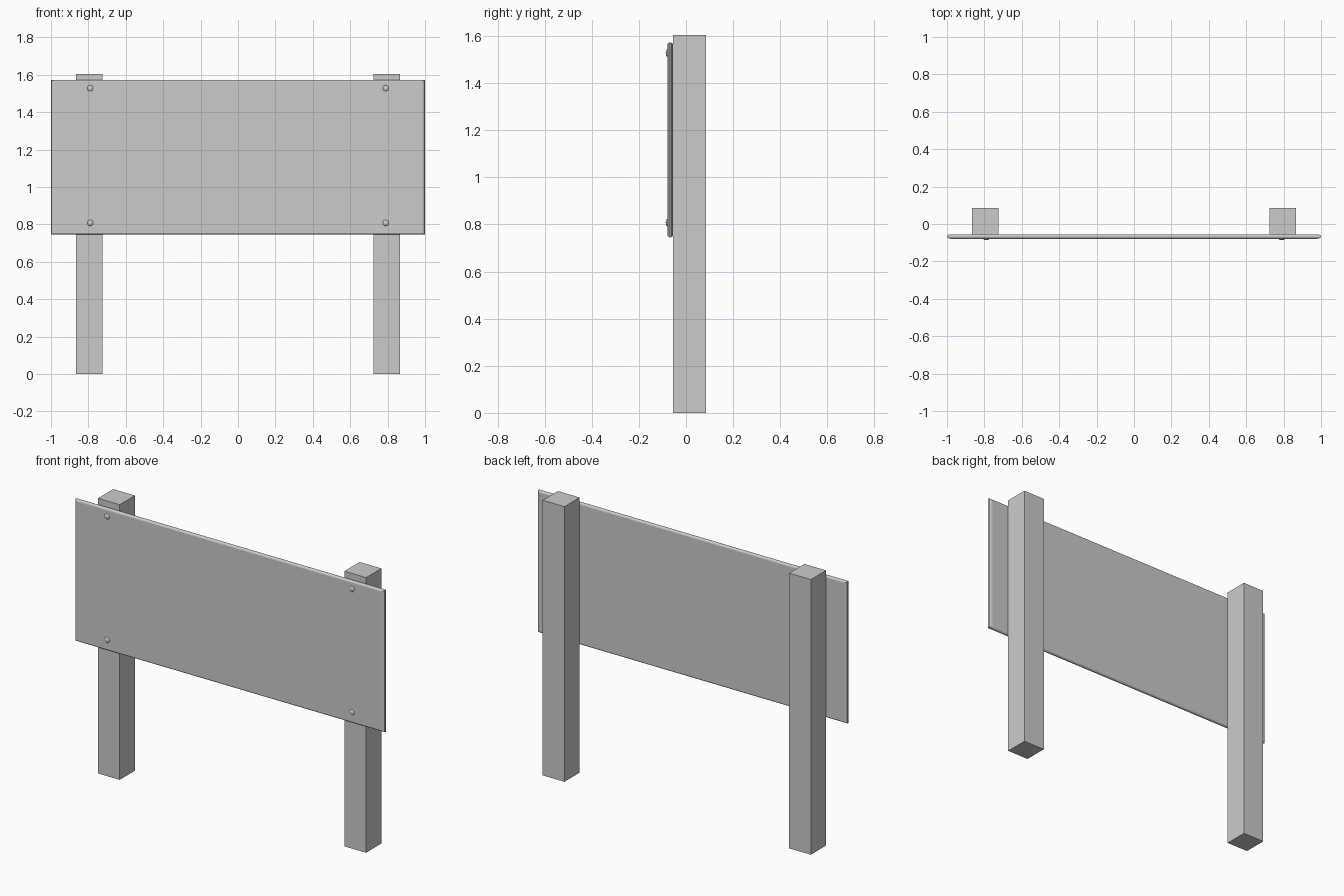
import bpy, bmesh, math

cube = bpy.data.objects.get("Cube")
if cube:
    bpy.data.objects.remove(cube, do_unlink=True)

grey = bpy.data.materials.new("plain grey")
grey.use_nodes = True
colour = (0.6, 0.6, 0.6, 1)
grey.diffuse_color = colour
grey.node_tree.nodes["Principled BSDF"].inputs["Base Color"].default_value = colour


def finish(name, bm, smooth=False):
    bmesh.ops.recalc_face_normals(bm, faces=bm.faces)
    mesh = bpy.data.meshes.new(name)
    bm.to_mesh(mesh)
    bm.free()
    mesh.materials.append(grey)
    obj = bpy.data.objects.new(name, mesh)
    bpy.context.collection.objects.link(obj)
    if smooth:
        bpy.ops.object.select_all(action="DESELECT")
        obj.select_set(True)
        bpy.context.view_layer.objects.active = obj
        bpy.ops.object.shade_smooth_by_angle(angle=math.radians(40))
    return obj


# Square posts
POST_X, POST_W, POST_H = 0.795, 0.14, 1.605
for side, sign in (("left", 1), ("right", -1)):
    bm = bmesh.new()
    bmesh.ops.create_cube(bm, size=1)
    bmesh.ops.scale(bm, vec=(POST_W, POST_W, POST_H), verts=bm.verts)
    bmesh.ops.translate(bm, vec=(sign * POST_X, 0.015, POST_H / 2), verts=bm.verts)
    finish(side + "_post", bm)

# Thin board whose edges round out to a narrow rim
BOTTOM, TOP = 0.745, 1.573
BACK_Y, FRONT_Y = -0.055, -0.079
STEPS = 6
bm = bmesh.new()
rings = []
for i in range(STEPS + 1):
    t = i / STEPS
    inset = 1 - math.sin(math.pi * t)
    x, z = 1 - 0.02 * inset, 0.01 * inset
    y = BACK_Y + (FRONT_Y - BACK_Y) * (1 - math.cos(math.pi * t)) / 2
    corners = ((-x, BOTTOM + z), (x, BOTTOM + z), (x, TOP - z), (-x, TOP - z))
    rings.append([bm.verts.new((cx, y, cz)) for cx, cz in corners])
for a, b in zip(rings, rings[1:]):
    for k in range(4):
        n = (k + 1) % 4
        bm.faces.new((a[k], a[n], b[n], b[k]))
bm.faces.new(rings[0])
bm.faces.new(rings[-1])
finish("sign_board", bm)

# Domed bolt heads near the corners
for side, sign in (("left", 1), ("right", -1)):
    for level, z in (("upper", 1.528), ("lower", 0.808)):
        bm = bmesh.new()
        bmesh.ops.create_uvsphere(bm, u_segments=16, v_segments=8, radius=0.016)
        bmesh.ops.scale(bm, vec=(1, 0.45, 1), verts=bm.verts)
        bmesh.ops.translate(bm, vec=(sign * 0.79, FRONT_Y, z), verts=bm.verts)
        finish(f"{side}_{level}_bolt", bm, smooth=True)
